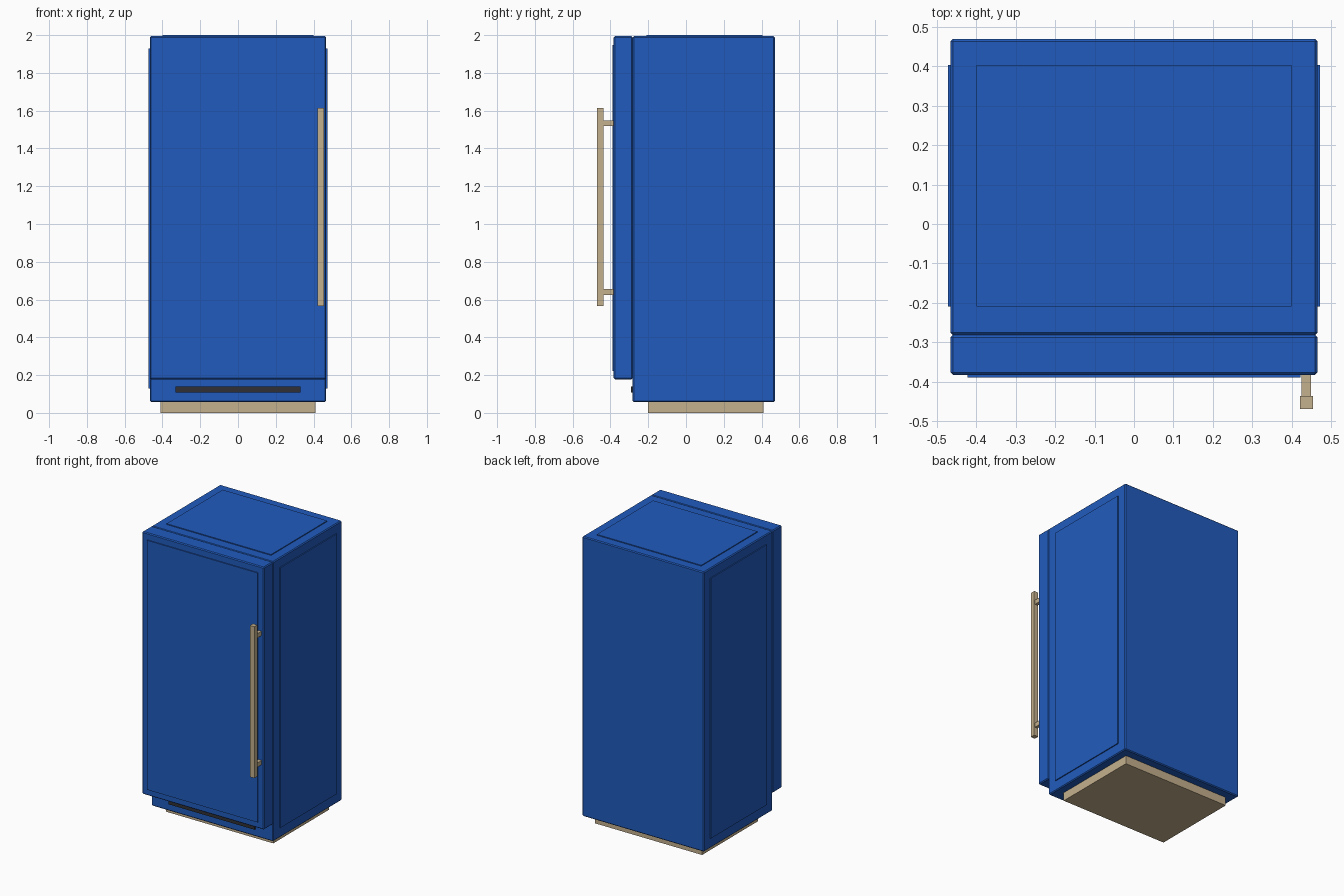
import bpy, bmesh

if "Cube" in bpy.data.objects:
    bpy.data.objects.remove(bpy.data.objects["Cube"])


def material(name, rgb):
    m = bpy.data.materials.new(name)
    m.diffuse_color = (*rgb, 1.0)
    m.use_nodes = True
    m.node_tree.nodes["Principled BSDF"].inputs["Base Color"].default_value = m.diffuse_color
    return m


BLUE = material("blue_enamel", (0.015, 0.105, 0.51))
TAN = material("tan_metal", (0.56, 0.44, 0.27))
DARK = material("dark_vent", (0.03, 0.03, 0.035))


def box(name, x, y, z, mat, bevel=0.0):
    """Box given by its (min, max) extents on each axis, with optional chamfer."""
    bm = bmesh.new()
    bmesh.ops.create_cube(bm, size=1.0)
    for v in bm.verts:
        v.co = [r[0] if c < 0 else r[1] for c, r in zip(v.co, (x, y, z))]
    mesh = bpy.data.meshes.new(name)
    bm.to_mesh(mesh)
    bm.free()
    mesh.materials.append(mat)
    ob = bpy.data.objects.new(name, mesh)
    bpy.context.collection.objects.link(ob)
    if bevel:
        mod = ob.modifiers.new("chamfer", "BEVEL")
        mod.width = bevel
        mod.segments = 1
    return ob


# Cabinet and recessed plinth
box("cabinet", (-0.466, 0.466), (-0.282, 0.47), (0.058, 1.994), BLUE, 0.006)
box("plinth", (-0.41, 0.41), (-0.20, 0.41), (0.0, 0.065), TAN)

# Thin raised panels on the top and both sides
box("top_panel", (-0.40, 0.40), (-0.21, 0.404), (1.985, 2.0), BLUE)
for side, s in (("left", -1), ("right", 1)):
    box(side + "_side_panel", sorted((s * 0.455, s * 0.473)),
        (-0.21, 0.404), (0.128, 1.928), BLUE)

# Door with raised front panel
box("door", (-0.466, 0.466), (-0.383, -0.282), (0.178, 1.994), BLUE, 0.006)
box("door_panel", (-0.423, 0.423), (-0.39, -0.375), (0.221, 1.947), BLUE)

# Ventilation slot below the door
box("vent", (-0.33, 0.33), (-0.291, -0.275), (0.108, 0.14), DARK)

# Handle bar on two posts
box("handle_bar", (0.421, 0.454), (-0.47, -0.437), (0.566, 1.614), TAN)
for name, z in (("lower", 0.64), ("upper", 1.534)):
    box(name + "_handle_post", (0.426, 0.449), (-0.445, -0.375),
        (z - 0.015, z + 0.015), TAN)
